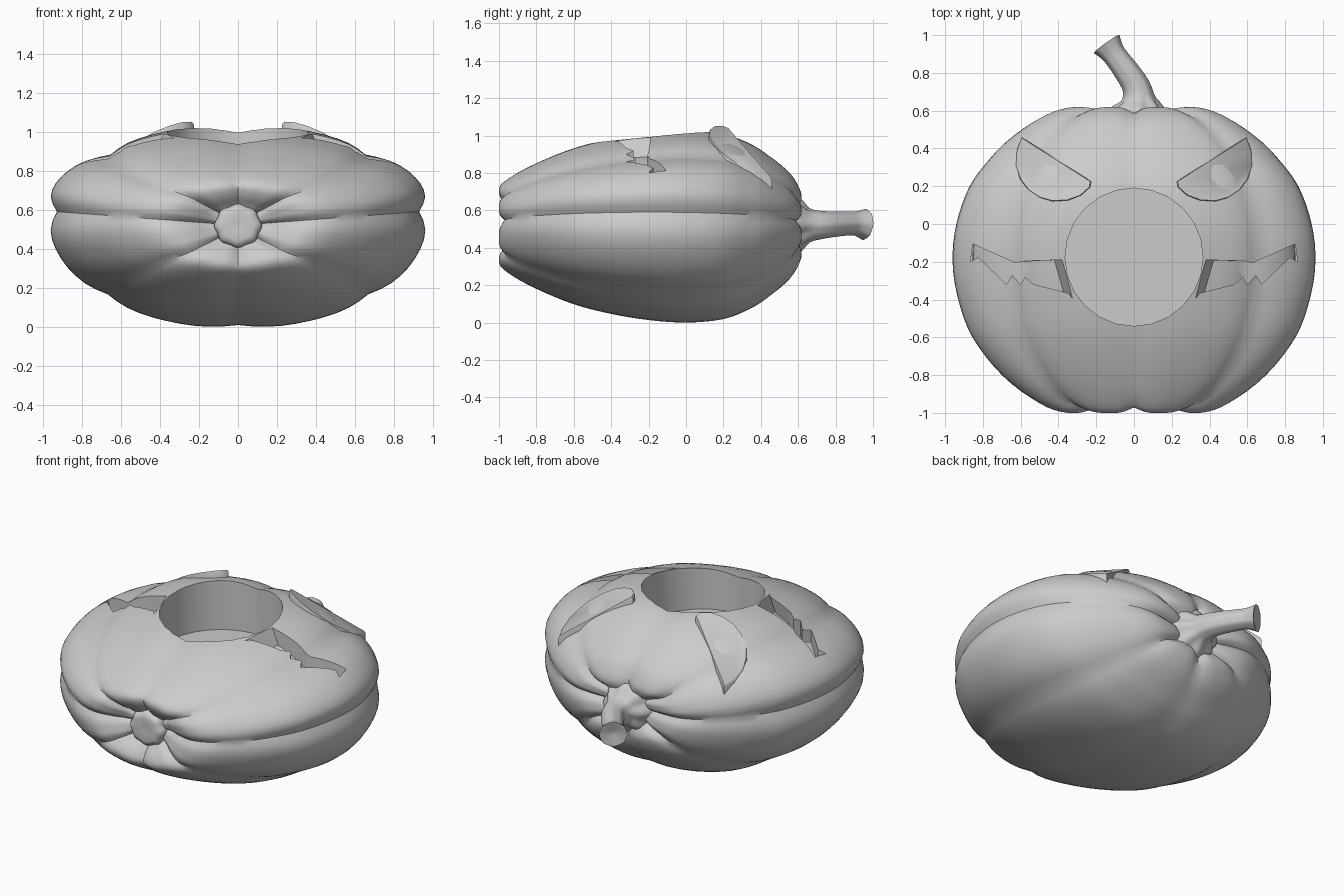
import bpy, bmesh, math
from mathutils import Vector

if "Cube" in bpy.data.objects:
    bpy.data.objects.remove(bpy.data.objects["Cube"])

SEG = 80


def loft(name, rings):
    """Skin a list of closed rings and cap both ends."""
    bm = bmesh.new()
    vs = [[bm.verts.new(p) for p in r] for r in rings]
    for a, b in zip(vs, vs[1:]):
        n = len(a)
        for i in range(n):
            bm.faces.new((a[i], a[(i + 1) % n], b[(i + 1) % n], b[i]))
    bm.faces.new(vs[0])
    bm.faces.new(vs[-1])
    bmesh.ops.recalc_face_normals(bm, faces=bm.faces)
    me = bpy.data.meshes.new(name)
    bm.to_mesh(me)
    bm.free()
    ob = bpy.data.objects.new(name, me)
    bpy.context.collection.objects.link(ob)
    return ob


def spline(pts, n):
    """Catmull-Rom resampling of tuples."""
    pts = [Vector(p) for p in pts]
    ext = [2 * pts[0] - pts[1]] + pts + [2 * pts[-1] - pts[-2]]
    out = []
    for i in range(1, len(ext) - 2):
        a, b, c, d = ext[i - 1:i + 3]
        for k in range(n):
            t = k / n
            out.append(0.5 * (2 * b + (c - a) * t + (2 * a - 5 * b + 4 * c - d) * t * t
                              + (3 * b - a - 3 * c + d) * t ** 3))
    return out + [pts[-1]]


def boolean(ob, cutter, op):
    m = ob.modifiers.new(op, 'BOOLEAN')
    m.object, m.operation, m.solver = cutter, op, 'EXACT'
    bpy.context.view_layer.objects.active = ob
    bpy.ops.object.modifier_apply(modifier=m.name)
    bpy.data.objects.remove(cutter)


def smooth(ob, angle=40):
    bpy.ops.object.select_all(action='DESELECT')
    ob.select_set(True)
    bpy.context.view_layer.objects.active = ob
    bpy.ops.object.shade_smooth_by_angle(angle=math.radians(angle))


# Pumpkin profile: y, half width, half height
PROFILE = [(-.90, .04, .03), (-.925, .14, .09), (-.98, .25, .145), (-1.0, .36, .20),
           (-.95, .50, .25), (-.8, .695, .33), (-.6, .85, .41), (-.4, .925, .46),
           (-.2, .955, .492), (0, .935, .505), (.2, .865, .487), (.35, .755, .43),
           (.45, .655, .365), (.56, .50, .275), (.615, .36, .18), (.61, .22, .125),
           (.57, .10, .07), (.55, .04, .03)]


def pumpkin():
    rings = []
    for y, hx, hz in spline(PROFILE, 4):
        end = max(0, 1 - hx / .6)
        ring = []
        for i in range(SEG):
            a = 2 * math.pi * i / SEG
            c, s = math.cos(a), math.sin(a)
            g = (1 - math.sqrt(math.sin(4 * a) ** 2 + .008) + .04) ** 2   # groove mask
            low = min(1, max(0, -s * 1.6))               # shallower, fuller underside
            r = 1.03 - .064 * g * (1 + .3 * end) * (1 - .35 * low)
            dy = .04 * g * min(1, 2 * end) * min(1, hx / .2) * (-1 if y > 0 else 1)
            lift = .07 * c ** 4 * hx / .95
            ring.append(Vector((hx * r * c, y + dy,
                                .52 + hz * r * s * (1 + .02 * low) + lift * (1 - .7 * low))))
        rings.append(ring)
    return rings


shell = pumpkin()
body = loft("pumpkin_body", shell)

# Jagged mouth corners: a shallow cut whose inner end wall slopes outward
MOUTH = [(.385, -.19), (.60, -.20), (.63, -.206), (.853, -.106), (.866, -.20),
         (.826, -.175), (.675, -.32), (.645, -.27), (.60, -.32), (.577, -.28), (.53, -.32),
         (.32, -.395)]
for sx in (1, -1):
    rings = []
    for z in (.6, 1.2):
        rings.append([Vector((sx * (x + (.4 * (.98 - z) if x < .4 else 0)), y, z))
                      for x, y in MOUTH])
    boolean(body, loft("mouth_cutter", rings), 'DIFFERENCE')
core = [[Vector((p.x * .89, p.y * .94, .52 + (p.z - .52) * .82)) for p in r] for r in shell]
boolean(body, loft("inner_core", core), 'UNION')

# Round candle well
well = [[Vector((.365 * math.cos(i * math.pi / 12), -.175 + .365 * math.sin(i * math.pi / 12), z))
         for i in range(24)] for z in (.70, 1.3)]
boolean(body, loft("well_cutter", well), 'DIFFERENCE')
smooth(body)

# Raised half-disc eyes with upright sides, tilted to lie on the surface
EYE = [(.595, .46), (.225, .225), (.23, .195), (.28, .15), (.35, .125), (.43, .12), (.50, .14),
       (.56, .18), (.605, .24), (.627, .31), (.62, .39)]
for side, sx in (("right", 1), ("left", -1)):
    top = [Vector((x, y, 1.245 - .443 * x - .453 * y)) for x, y in EYE]
    mid = sum(top, Vector()) / len(top)
    down = Vector((0, 0, -1))
    rings = [[mid + (p - mid) * .97 for p in top],
             [p + down * .012 for p in top], [p + down * .13 for p in top]]
    eye = loft(side + "_eye", [[Vector((sx * p.x, p.y, p.z)) for p in r] for r in rings])
    smooth(eye, 50)

# Blossom-end button at the front
button = []
for y, r in ((-.88, .12), (-.93, .118), (-.95, .105), (-.958, .08), (-.952, .03)):
    button.append([Vector((r * k * math.cos(a), y, .518 + r * .92 * k * math.sin(a)))
                   for a in [2 * math.pi * i / 40 for i in range(40)]
                   for k in [1 + .04 * math.cos(8 * a)]])
smooth(loft("blossom_end", button), 50)

# Curved stem: x, y, z, radius
STEM = [(.02, .53, .52, .18), (.025, .605, .52, .14), (.025, .66, .52, .09),
        (.01, .73, .522, .073), (-.04, .81, .527, .066), (-.10, .89, .53, .062),
        (-.125, .925, .528, .07), (-.145, .953, .525, .082)]
path = spline(STEM, 3)
rings = []
for i, p in enumerate(path):
    q, w = path[max(i - 1, 0)], path[min(i + 1, len(path) - 1)]
    t = (w - q).to_3d().normalized()
    side = t.cross(Vector((0, 0, 1))).normalized()
    up = side.cross(t)
    ring = []
    for j in range(40):
        a = 2 * math.pi * j / 40
        r = p[3] * (1 + (.08 if p.y < .66 else .02) * math.cos(8 * a))
        ring.append(p.to_3d() + side * r * math.cos(a) + up * r * math.sin(a))
    rings.append(ring)
# Dished cut end of the stem
end = path[-1].to_3d()
rings.append([end + (v - end) * .85 for v in rings[-1]])
rings.append([end + (v - end) * .3 - t * .02 for v in rings[-1]])
smooth(loft("stem", rings), 50)
